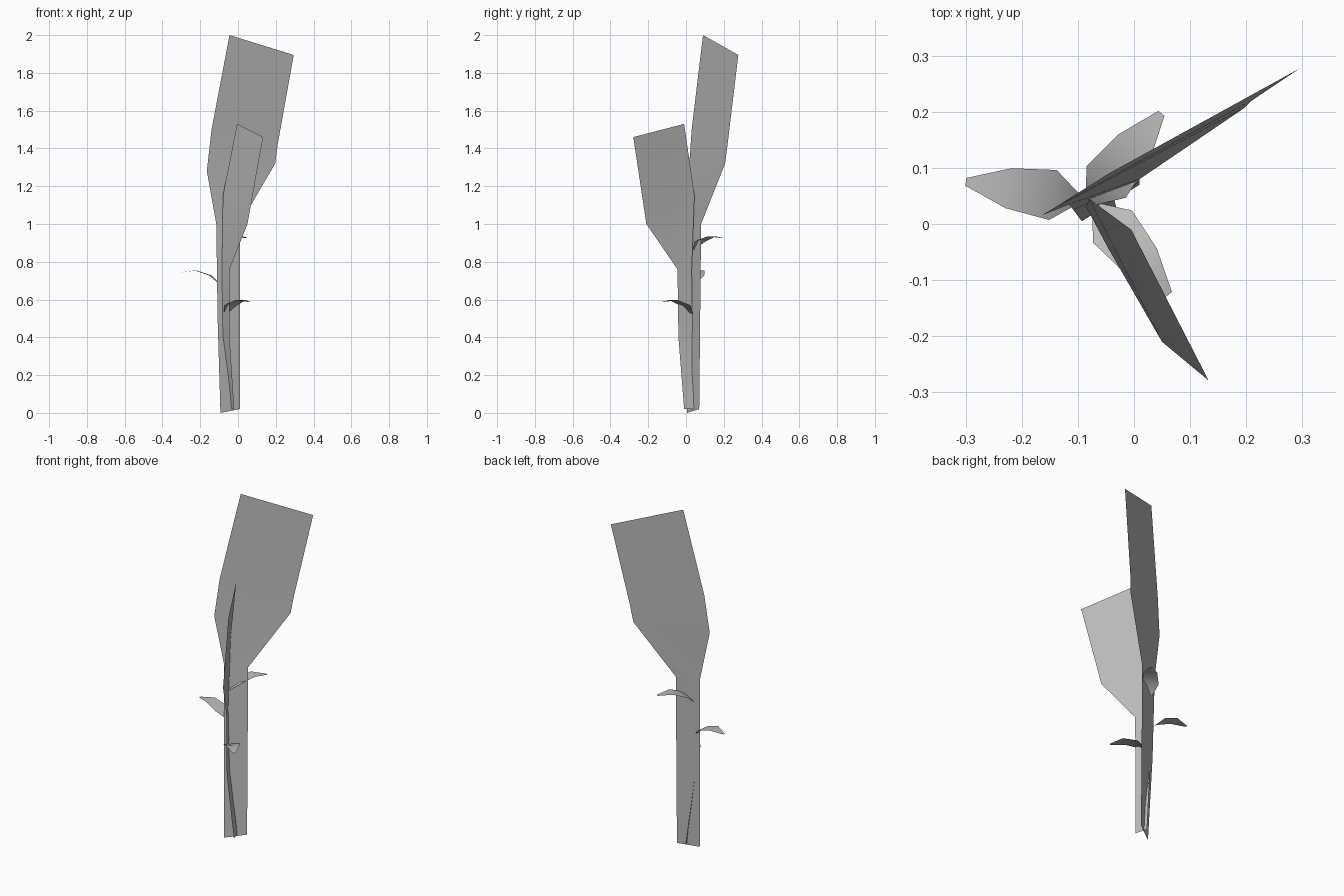
import bpy
from mathutils import Vector

cube = bpy.data.objects.get("Cube")
if cube:
    bpy.data.objects.remove(cube, do_unlink=True)

grey = bpy.data.materials.new("plain grey")
grey.use_nodes = True
color = (0.5, 0.5, 0.5, 1)
grey.diffuse_color = color
grey.node_tree.nodes["Principled BSDF"].inputs["Base Color"].default_value = color


def ribbon(name, rows):
    """Sheet of quads strung between pairs of edge points."""
    verts = [p for row in rows for p in row]
    faces = [(i, i + 1, i + 3, i + 2) for i in range(0, len(verts) - 2, 2)]
    mesh = bpy.data.meshes.new(name)
    mesh.from_pydata(verts, [], faces)
    mesh.materials.append(grey)
    mesh.shade_smooth()
    obj = bpy.data.objects.new(name, mesh)
    bpy.context.collection.objects.link(obj)


# Tall blade: narrow stalk flaring to a broad slanted top
ribbon("tall_blade", [
    ((-.093, .005, 0), (.01, .07, .02)),
    ((-.108, .025, .5), (.01, .075, .5)),
    ((-.115, .035, 1), (.01, .08, 1)),
    ((-.165, .015, 1.28), (.197, .207, 1.32)),
    ((-.14, .03, 1.5), (.21, .22, 1.42)),
    ((-.045, .09, 2), (.295, .277, 1.895)),
])

# Short blade, crossing the tall one
ribbon("short_blade", [
    ((-.04, .06, .02), (-.02, -.01, .02)),
    ((-.08, .035, .4), (-.045, -.04, .4)),
    ((-.085, .03, .75), (-.045, -.045, .76)),
    ((-.08, .045, 1.15), (.05, -.21, 1)),
    ((-.005, -.01, 1.53), (.133, -.279, 1.46)),
])


# Small arched leaves: distance along, half width, rise
LEAF = [(0, .01, 0), (.045, .045, .043), (.125, .036, .07), (.202, .007, .06)]


def leaf(name, base, direction):
    d = Vector((*direction, 0)).normalized()
    side = Vector((-d.y, d.x, 0))
    rows = []
    for along, half, rise in LEAF:
        c = Vector(base) + d * along + Vector((0, 0, rise))
        rows.append((c - side * half, c + side * half))
    ribbon(name, rows)


leaf("side_leaf", (-.1, .045, .684), (-.99, .15))
leaf("back_leaf", (-.078, .04, .865), (.63, .78))
leaf("front_leaf", (-.067, .03, .527), (.64, -.77))
